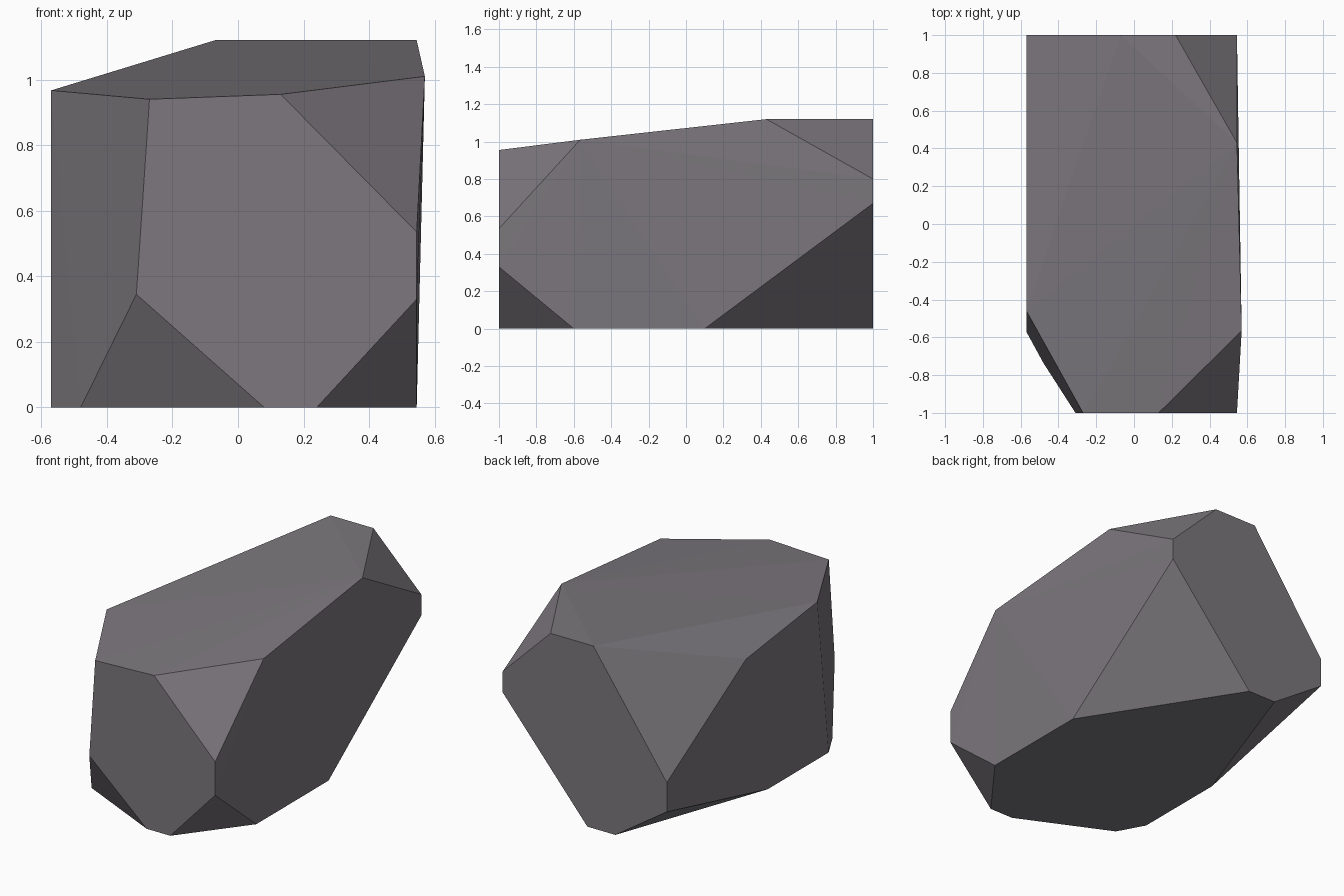
import bpy
import bmesh
import math

if "Cube" in bpy.data.objects:
    bpy.data.objects.remove(bpy.data.objects["Cube"])

L, R = -0.57, 0.545        # left and right side planes
F, B, T = -1.0, 1.0, 1.12  # front, back and top planes

# Each chipped corner of the boulder is given by the corners of its cut
chips = {
    "front_left_side": [(-0.27, F, 0.94), (-0.31, F, 0.345), (L, -0.46, 0.967),
                        (L, -0.57, 0), (-0.48, -0.735, 0)],
    "front_left_foot": [(0.08, F, 0)],
    "front_right_foot": [(0.24, F, 0), (R, -0.6, 0), (R, F, 0.33)],
    "front_right_top": [(0.13, F, 0.955), (R, F, 0.535), (0.57, -0.565, 1.01)],
    "back_right_top": [(0.22, B, T), (R, 0.43, T), (R, B, 0.80)],
    "back_right_foot": [(R, 0.10, 0), (R, B, 0.67), (-0.03, B, 0)],
    "back_left_top": [(-0.07, B, T), (L, 0.23, 0.88), (L, B, 0.415)],
    "back_left_foot": [(L, B, 0.235), (L, 0.02, 0), (-0.22, B, 0)],
}

# Boulder: convex skin over the cuts, with coplanar triangles merged
bm = bmesh.new()
for corners in chips.values():
    for p in corners:
        bm.verts.new(p)
hull = bmesh.ops.convex_hull(bm, input=bm.verts[:])
loose = [v for v in bm.verts if not v.link_faces]
bmesh.ops.delete(bm, geom=loose, context='VERTS')
bmesh.ops.dissolve_limit(bm, angle_limit=math.radians(0.5),
                         verts=bm.verts[:], edges=bm.edges[:])
bmesh.ops.recalc_face_normals(bm, faces=bm.faces[:])

mesh = bpy.data.meshes.new("boulder")
bm.to_mesh(mesh)
bm.free()
boulder = bpy.data.objects.new("boulder", mesh)
bpy.context.collection.objects.link(boulder)

# Single grey stone colour
stone = bpy.data.materials.new("grey stone")
stone.diffuse_color = (0.20, 0.185, 0.205, 1)
stone.use_nodes = True
stone.node_tree.nodes["Principled BSDF"].inputs["Base Color"].default_value = stone.diffuse_color
mesh.materials.append(stone)
